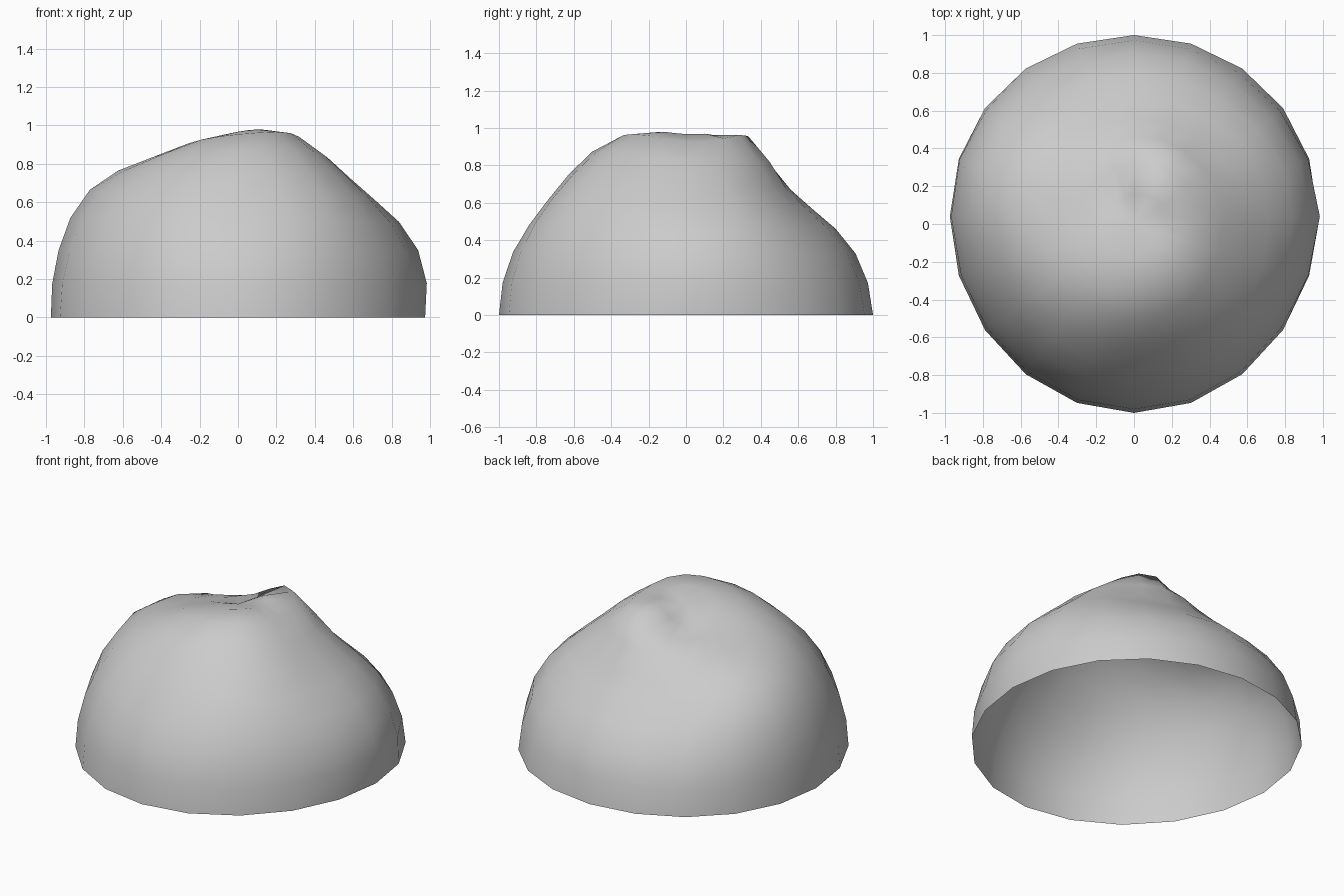
import bpy, bmesh
from math import sin, cos, pi, exp
from mathutils import Vector

if "Cube" in bpy.data.objects:
    bpy.data.objects.remove(bpy.data.objects["Cube"])

# dents and lumps: direction on the unit sphere, amount, spread
BUMPS = [
    ((0.354, 0.612, 0.707), -0.11, 0.42),   # back right hollow
    ((-0.25, 0.67, 0.70), -0.115, 0.40),    # back left hollow
    ((-0.39, 0.10, 0.91), -0.10, 0.32),     # left upper slope
    ((-0.74, 0.20, 0.64), 0.06, 0.40),      # left full shoulder
    ((0.70, -0.06, 0.71), -0.06, 0.33),     # right slope
    ((0.94, 0.0, 0.34), 0.035, 0.33),       # right full side
    ((0.0, -0.79, 0.62), -0.04, 0.33),      # front slope
    ((0.0, -0.42, 0.90), 0.02, 0.22),       # front shoulder
    ((0.22, -0.22, 0.95), 0.035, 0.20),     # front ridge peak
    ((0.16, 0.27, 0.95), 0.075, 0.20),      # back ridge peak
    ((0.10, 0.40, 0.91), 0.03, 0.15),       # back ridge shoulder
    ((0.0, 0.03, 1.0), -0.045, 0.23),       # saddle between peaks
    ((-0.07, 0.19, 0.97), -0.065, 0.13),    # crown dimple
]
SIDES, RINGS = 20, 9


def place(d):
    d = Vector(d)
    r = 1 + sum(a * exp(-(d - Vector(c)).length_squared / s ** 2)
                for c, a, s in BUMPS)
    # the rim itself stays an even circle
    r = 1 + (r - 1) * min(1, d.z * 6)
    p = d * r
    return (p.x * 0.975, p.y + 0.04 * p.x ** 2, p.z)


# open dome shell, sides round by rings up
bm = bmesh.new()
rings = []
for j in range(RINGS):
    e = j * pi / 2 / RINGS
    rings.append([bm.verts.new(place((cos(e) * cos(a), cos(e) * sin(a), sin(e))))
                  for a in (pi / 2 + 2 * pi * i / SIDES for i in range(SIDES))])
crown = bm.verts.new(place((0, 0, 1)))
for i in range(SIDES):
    k = (i + 1) % SIDES
    for lo, hi in zip(rings, rings[1:]):
        bm.faces.new((lo[i], lo[k], hi[k], hi[i]))
    bm.faces.new((rings[-1][i], rings[-1][k], crown))
for f in bm.faces:
    f.smooth = True

mesh = bpy.data.meshes.new("dented_dome")
bm.to_mesh(mesh)
bm.free()
dome = bpy.data.objects.new("dented_dome", mesh)
bpy.context.collection.objects.link(dome)
